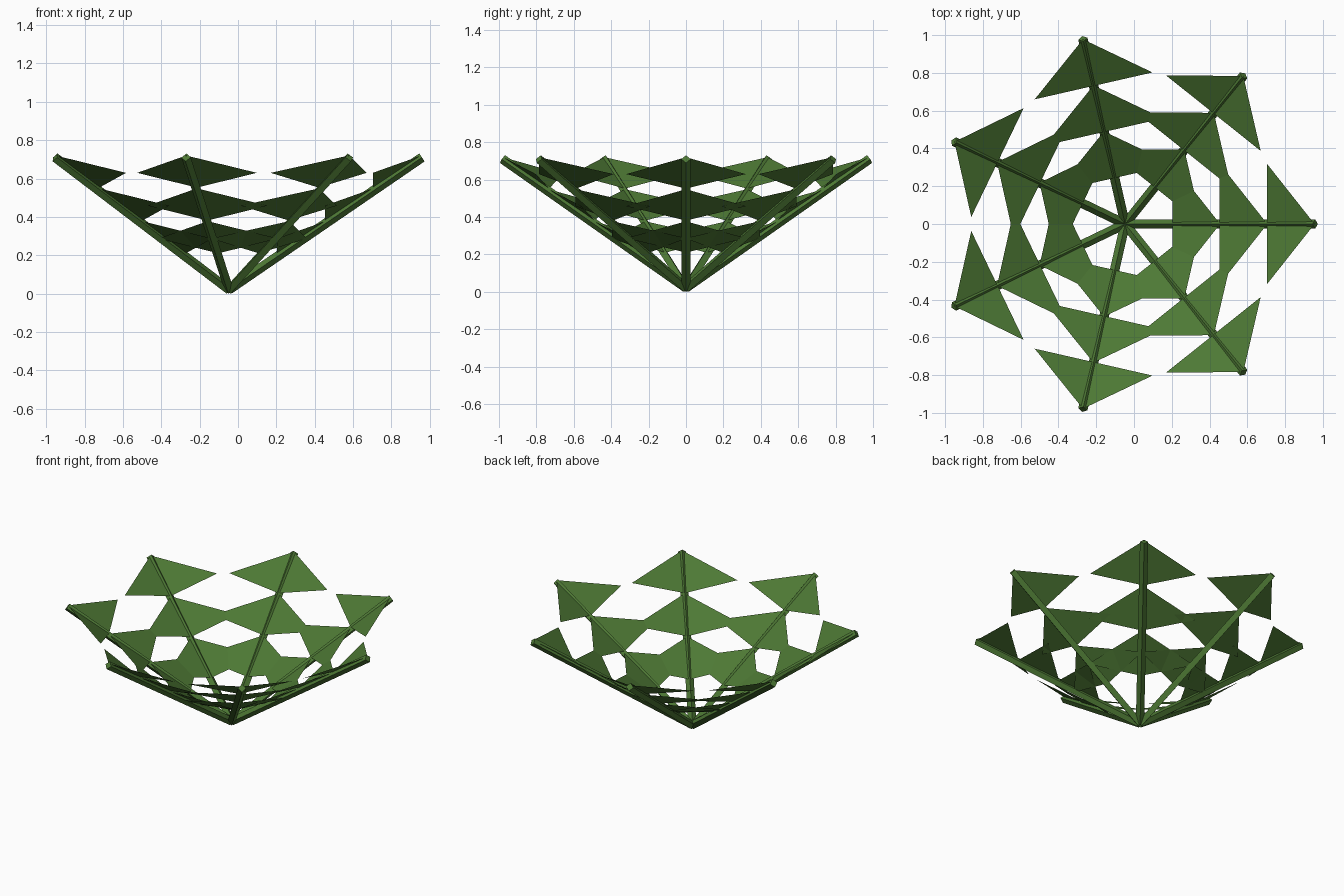
import bpy, math
from mathutils import Vector, Matrix

if "Cube" in bpy.data.objects:
    bpy.data.objects.remove(bpy.data.objects["Cube"])

N = 7                      # fronds around the crown
CENTRE_X = -0.047
STEM_START = Vector((0, 0, 0.021))
STEM_END = Vector((1.006, 0, 0.71))
STEM_R = 0.025

green = bpy.data.materials.new("leaf_green")
green.diffuse_color = (0.075, 0.19, 0.035, 1)
green.use_nodes = True
green.node_tree.nodes["Principled BSDF"].inputs["Base Color"].default_value = green.diffuse_color


def add_mesh(name, verts, faces, matrix):
    me = bpy.data.meshes.new(name)
    me.from_pydata([matrix @ Vector(v) for v in verts], [], faces)
    me.materials.append(green)
    ob = bpy.data.objects.new(name, me)
    bpy.context.collection.objects.link(ob)
    return ob


def stem(name, matrix):
    # straight rod with a diamond cross-section, ridge on top
    d = (STEM_END - STEM_START).normalized()
    side = Vector((0, 1, 0))
    up = d.cross(side)
    ring = [side * STEM_R, up * STEM_R, -side * STEM_R, -up * STEM_R]
    verts = [p + o for p in (STEM_START, STEM_END) for o in ring]
    faces = [(i, (i + 1) % 4, (i + 1) % 4 + 4, i + 4) for i in range(4)]
    faces += [(3, 2, 1, 0), (4, 5, 6, 7)]
    add_mesh(name, verts, faces, matrix)


def leaflets(name, matrix):
    # three folded triangles, each creased along the stem
    slope = (STEM_END.z - STEM_START.z) / STEM_END.x
    verts, faces = [], []
    for r in (0.25, 0.5, 0.75):
        tip_r = r + 0.253
        z = STEM_START.z + slope * r
        b = len(verts)
        verts += [(r, 0, z + 0.018),
                  (tip_r, 0, STEM_START.z + slope * tip_r + 0.012),
                  (r, 0.32, z + 0.095), (r, -0.32, z + 0.095)]
        faces += [(b, b + 1, b + 2), (b, b + 3, b + 1)]
    add_mesh(name, verts, faces, matrix)


for k in range(N):
    m = (Matrix.Translation((CENTRE_X, 0, 0))
         @ Matrix.Rotation(2 * math.pi * k / N, 4, 'Z'))
    stem(f"frond_stem_{k + 1}", m)
    leaflets(f"frond_leaflets_{k + 1}", m)
